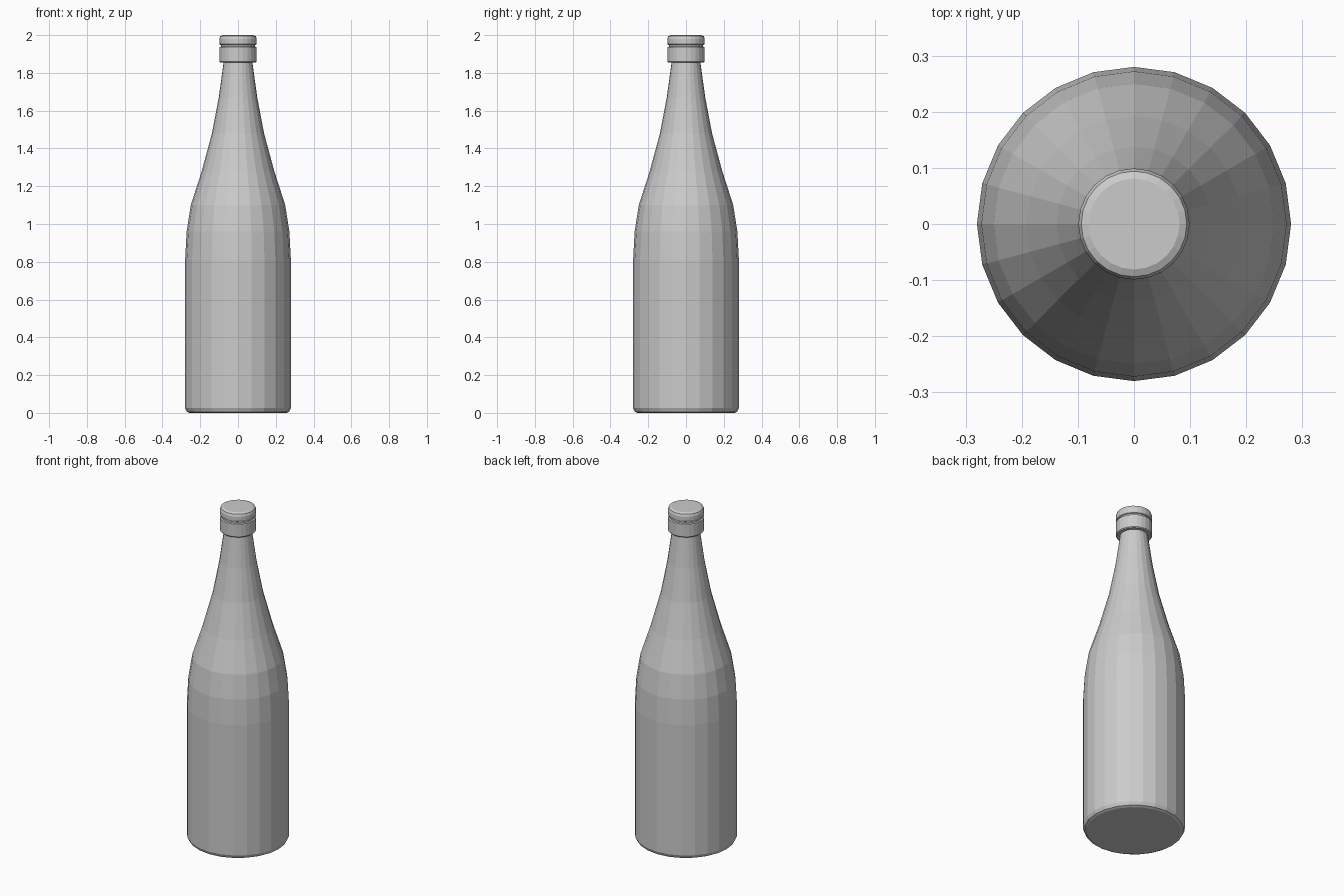
import bpy, bmesh, math

if "Cube" in bpy.data.objects:
    bpy.data.objects.remove(bpy.data.objects["Cube"])

SIDES = 24


def lathe(name, profile):
    """Spin (radius, z) points into a closed, faceted solid."""
    bm = bmesh.new()
    rings = []
    for r, z in profile:
        rings.append([bm.verts.new((r * math.cos(2 * math.pi * i / SIDES),
                                    r * math.sin(2 * math.pi * i / SIDES), z))
                      for i in range(SIDES)])
    for low, high in zip(rings, rings[1:]):
        for i in range(SIDES):
            j = (i + 1) % SIDES
            bm.faces.new((low[i], low[j], high[j], high[i]))
    bm.faces.new(rings[0][::-1])
    bm.faces.new(rings[-1])
    mesh = bpy.data.meshes.new(name)
    bm.to_mesh(mesh)
    bm.free()
    obj = bpy.data.objects.new(name, mesh)
    bpy.context.collection.objects.link(obj)
    return obj


# Bottle body: rounded base, straight wall, tapering shoulder and neck
lathe("bottle_body", [
    (0.257, 0.0), (0.271, 0.006), (0.28, 0.025), (0.28, 0.81),
    (0.272, 0.96), (0.25, 1.1), (0.192, 1.28), (0.138, 1.48), (0.102, 1.67),
    (0.077, 1.85), (0.077, 1.87),
])

# Cap: lower band, narrow groove, rounded upper lid
lathe("cap", [
    (0.095, 1.855), (0.099, 1.86), (0.099, 1.936), (0.091, 1.939),
    (0.091, 1.947), (0.096, 1.95), (0.099, 1.957), (0.099, 1.98),
    (0.094, 1.994), (0.081, 2.0),
])
